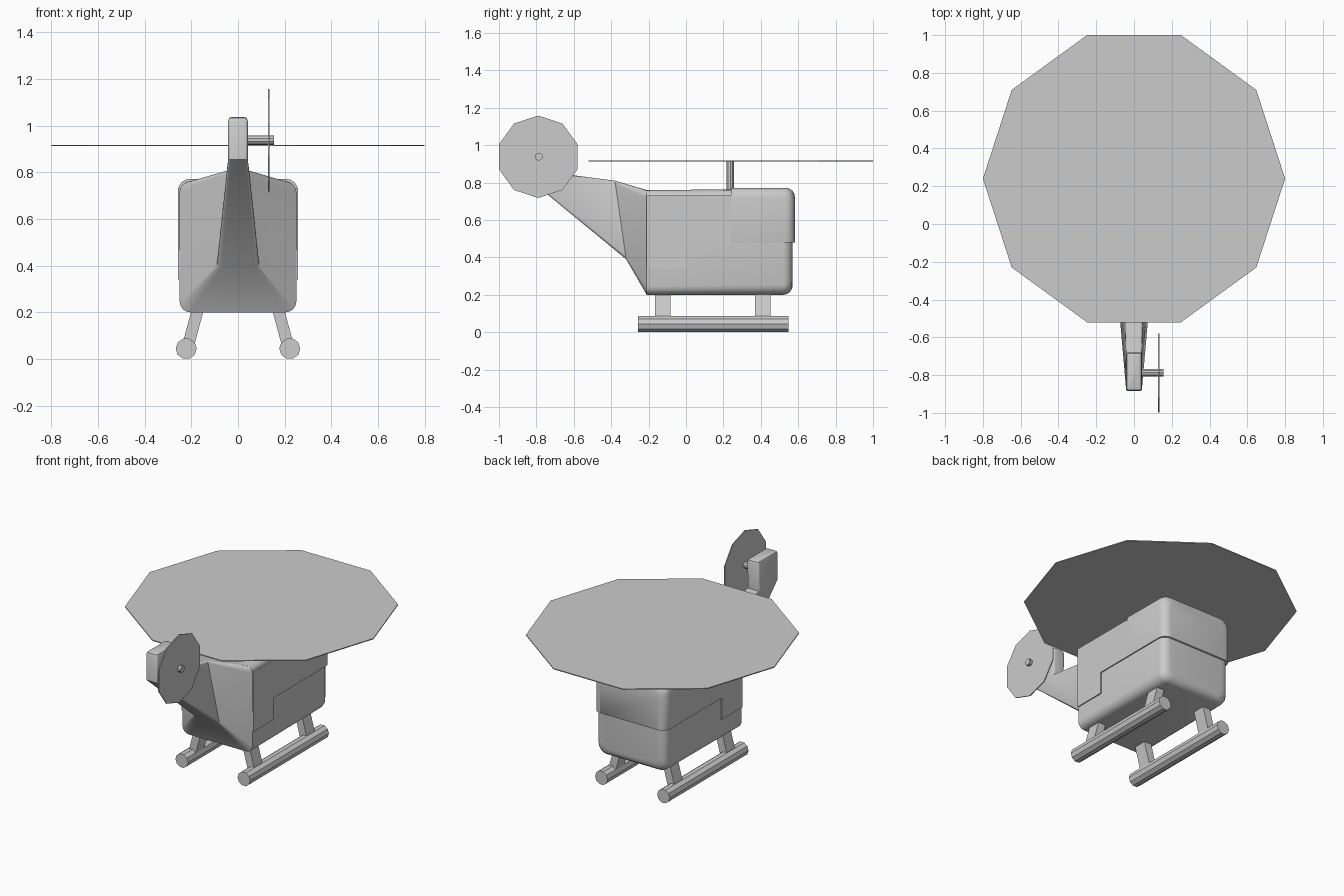
import bpy, bmesh, math
from mathutils import Vector, Matrix

cube = bpy.data.objects.get("Cube")
if cube:
    bpy.data.objects.remove(cube, do_unlink=True)

grey = bpy.data.materials.new("plain_grey")
grey.use_nodes = True
grey.diffuse_color = (0.6, 0.6, 0.6, 1)
grey.node_tree.nodes["Principled BSDF"].inputs["Base Color"].default_value = (0.6, 0.6, 0.6, 1)


def finish(name, bm, smooth=False):
    bmesh.ops.recalc_face_normals(bm, faces=bm.faces)
    mesh = bpy.data.meshes.new(name)
    bm.to_mesh(mesh)
    bm.free()
    mesh.materials.append(grey)
    obj = bpy.data.objects.new(name, mesh)
    bpy.context.collection.objects.link(obj)
    if smooth:
        bpy.ops.object.select_all(action='DESELECT')
        obj.select_set(True)
        bpy.context.view_layer.objects.active = obj
        bpy.ops.object.shade_smooth_by_angle(angle=math.radians(32))
    return obj


def ring(low, high, w_low, w_high, r_low, r_high, steps=4):
    """Rounded outline spanning a line from low to high, both (y, z)."""
    low, high = Vector(low), Vector(high)
    length = (high - low).length
    points = []
    corners = [(1, 0, r_low, -90), (1, 1, r_high, 0), (-1, 1, r_high, 90), (-1, 0, r_low, 180)]
    for side, end, r, start in corners:
        width = w_high if end else w_low
        cx, ct = side * (width - r), (length - r if end else r)
        for i in range(steps + 1):
            a = math.radians(start + 90 * i / steps)
            yz = low.lerp(high, (ct + r * math.sin(a)) / length)
            points.append(Vector((cx + r * math.cos(a), yz.x, yz.y)))
    return points


def loft(name, rings):
    bm = bmesh.new()
    loops = [[bm.verts.new(p) for p in points] for points in rings]
    for a, b in zip(loops, loops[1:]):
        for i in range(len(a)):
            j = (i + 1) % len(a)
            bm.faces.new((a[i], a[j], b[j], b[i]))
    bm.faces.new(loops[0])
    bm.faces.new(loops[-1])
    bmesh.ops.remove_doubles(bm, verts=bm.verts, dist=0.0002)
    return finish(name, bm, True)


def box(name, lo, hi):
    bm = bmesh.new()
    bmesh.ops.create_cube(bm, size=1)
    lo, hi = Vector(lo), Vector(hi)
    for v in bm.verts:
        v.co = Vector([(lo[k] + hi[k]) / 2 + v.co[k] * (hi[k] - lo[k]) for k in range(3)])
    return finish(name, bm)


def rod(name, centre, radius, depth, axis, sides=10):
    bm = bmesh.new()
    bmesh.ops.create_cone(bm, cap_ends=True, segments=sides, radius1=radius, radius2=radius, depth=depth)
    # put a corner on the local x axis before turning the rod
    first = max(bm.verts, key=lambda v: v.co.x)
    turn = Matrix.Rotation(-math.atan2(first.co.y, first.co.x), 4, 'Z')
    tilt = {'X': Matrix.Rotation(math.radians(90), 4, 'Y'),
            'Y': Matrix.Rotation(math.radians(90), 4, 'X'), 'Z': Matrix()}[axis]
    bm.transform(Matrix.Translation(centre) @ tilt @ turn)
    return finish(name, bm)


# rounded cabin: straight hull closed by a rounded end
END_R = 0.05
hull = [ring((-0.21, 0.2), (-0.21, 0.76), 0.25, 0.25, 0.045, 0.045)]
for i in range(5):
    a = math.radians(90 * i / 4)
    d = END_R * (1 - math.cos(a))
    y = 0.52 + END_R * math.sin(a)
    hull.append(ring((y, 0.2 + d), (y, 0.765 - d), 0.25 - d, 0.25 - d, 0.055, 0.055))
loft("cabin", hull)

# slightly raised upper shell around the end of the cabin
shell = [ring((0.24, 0.48), (0.24, 0.772), 0.257, 0.257, 0.001, 0.05)]
for i in range(5):
    a = math.radians(90 * i / 4)
    d = END_R * (1 - math.cos(a))
    y = 0.532 + END_R * math.sin(a)
    shell.append(ring((y, 0.48), (y, 0.772 - d), 0.257 - d, 0.257 - d, 0.001, 0.055))
loft("upper_shell", shell)

# stepped raised side panels
box("side_panel_middle", (-0.257, 0, 0.48), (0.257, 0.24, 0.73))
box("side_panel_door", (-0.257, -0.21, 0.34), (0.257, 0, 0.73))

# tapered fairing, boom and upright fin in one skin
loft("tail_boom", [
    ring((-0.21, 0.2), (-0.21, 0.76), 0.25, 0.25, 0.045, 0.045),
    ring((-0.32, 0.39), (-0.38, 0.81), 0.09, 0.05, 0.02, 0.015),
    ring((-0.885, 0.855), (-0.685, 0.85), 0.042, 0.042, 0.012, 0.012),
    ring((-0.885, 1.02), (-0.68, 1.02), 0.042, 0.042, 0.012, 0.012),
    ring((-0.88, 1.033), (-0.685, 1.033), 0.038, 0.038, 0.012, 0.012),
    ring((-0.868, 1.038), (-0.697, 1.038), 0.026, 0.026, 0.012, 0.012),
])

# rotors
rod("rotor_mast", (0, 0.237, 0.82), 0.021, 0.19, 'Z')
rod("main_rotor", (0, 0.24, 0.915), 0.8, 0.006, 'Z')
rod("tail_rotor_axle", (0.09, -0.787, 0.938), 0.021, 0.13, 'X')
rod("tail_rotor", (0.131, -0.79, 0.938), 0.22, 0.006, 'X')

# landing gear
for side, label in ((1, "left"), (-1, "right")):
    rod(label + "_skid", (side * 0.222, 0.145, 0.044), 0.045, 0.805, 'Y')
    for y, place in ((-0.125, "front"), (0.41, "rear")):
        strut = box(label + "_" + place + "_strut", (-0.026, y - 0.042, 0.05), (0.026, y + 0.042, 0.23))
        for v in strut.data.vertices:
            v.co.x += side * (0.216 - (v.co.z - 0.05) * 0.27)
